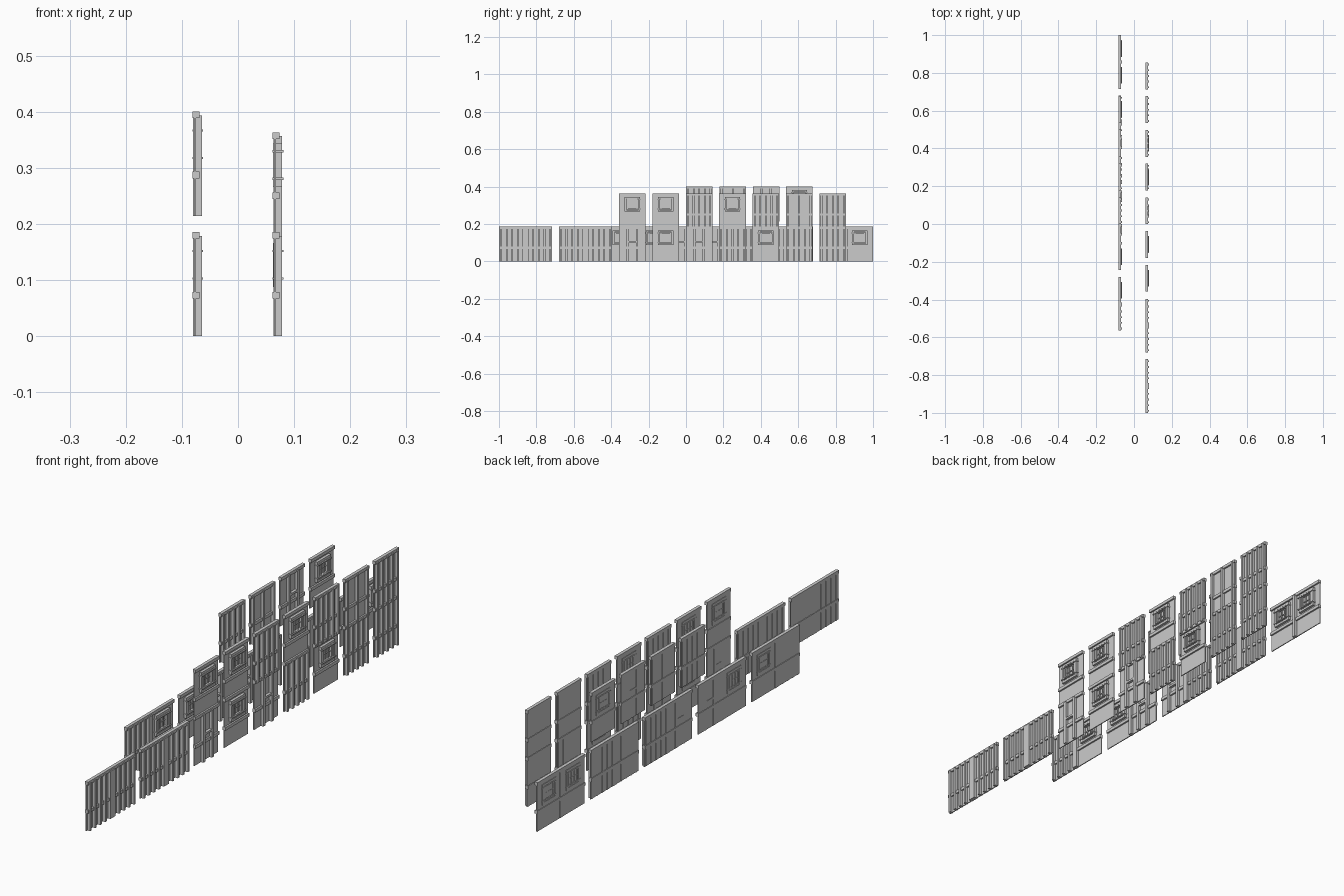
import bpy
import bmesh
from mathutils import Vector

cube = bpy.data.objects.get("Cube")
if cube:
    bpy.data.objects.remove(cube)

# Single plain finish
grey = bpy.data.materials.new("plain_grey")
grey.use_nodes = True
grey.diffuse_color = (0.6, 0.6, 0.6, 1)
grey.node_tree.nodes["Principled BSDF"].inputs["Base Color"].default_value = (0.6, 0.6, 0.6, 1)

BAY, PITCH, WIDE_PITCH = 0.142, 0.1785, 0.32
STOREY, UPPER = 0.179, 0.1775
NEAR, FAR = 0.0715, -0.0715

# Depth ranges measured from the panel's middle plane
WALL = (-0.0072, -0.0035)
BATTEN = (-0.0085, 0.0072)
RAIL = (-0.0097, 0.0028)
CASING = (-0.0097, 0.0092)
SASH = (-0.0088, 0.0045)
MUNTIN = (-0.0082, 0.0)


def box(bm, depth, y, z):
    """Add a box spanning the given depth, width and height ranges."""
    verts = bmesh.ops.create_cube(bm, size=1)["verts"]
    low, high = (Vector(p) for p in zip(depth, y, z))
    for v in verts:
        v.co = (low + high) / 2 + v.co * (high - low)


def ring(bm, depth, y, z, t):
    """Add a rectangular frame of border width t."""
    for a in (y[0], y[1] - t):
        box(bm, depth, (a, a + t), z)
    for a in (z[0], z[1] - t):
        box(bm, depth, (y[0] + t, y[1] - t), (a, a + t))


def battens(bm, c, z, count):
    span = BAY - 0.022
    for i in range(count):
        y = c - span / 2 + span * i / (count - 1)
        box(bm, BATTEN, (y - 0.0045, y + 0.0045), (z, z + STOREY))


def window(bm, c, z):
    # Nested casing and sash, then the sill, head and glazing bars
    ring(bm, (-0.009, 0.0065), (c - 0.041, c + 0.041), (z + 0.088, z + 0.166), 0.009)
    ring(bm, SASH, (c - 0.028, c + 0.028), (z + 0.1, z + 0.155), 0.006)
    for h in (0.103, 0.152):
        box(bm, CASING, (c - 0.044, c + 0.044), (z + h - 0.002, z + h + 0.002))
    for y in (c - 0.009, c + 0.009):
        box(bm, MUNTIN, (y - 0.0015, y + 0.0015), (z + 0.104, z + 0.15))
    box(bm, MUNTIN, (c - 0.025, c + 0.025), (z + 0.126, z + 0.129))


def doorway(bm, c, z):
    # Paired posts joined by a crossbar
    for y in (c - 0.025, c + 0.025):
        box(bm, BATTEN, (y - 0.006, y + 0.006), (z, z + STOREY))
    box(bm, BATTEN, (c - 0.025, c + 0.025), (z + 0.1, z + 0.108))


def bay(bm, kind, c, z):
    if kind == "window":
        window(bm, c, z)
    elif kind == "door":
        doorway(bm, c, z)
    else:
        battens(bm, c, z, 5 if kind == "dense" else 3)


def storey(bm, kinds, y, z):
    """Build one storey: wall sheet, waist rail, cap rail and its bays."""
    end = y + BAY * len(kinds)
    box(bm, WALL, (y, end), (z, z + STOREY))
    for h in (0.073, 0.18):
        box(bm, RAIL, (y, end), (z + h - 0.006, z + h + 0.006))
    for i, kind in enumerate(kinds):
        bay(bm, kind, y + BAY * (i + 0.5), z)
    if len(kinds) > 1:
        mid = (y + end) / 2
        box(bm, BATTEN, (mid - 0.007, mid + 0.007), (z, z + STOREY))


def panel(name, x, y, z, storeys):
    bm = bmesh.new()
    for level, kinds in enumerate(storeys):
        storey(bm, kinds, y, z + level * UPPER)
    mesh = bpy.data.meshes.new(name)
    bm.to_mesh(mesh)
    bm.free()
    mesh.materials.append(grey)
    obj = bpy.data.objects.new(name, mesh)
    obj.location.x = x
    bpy.context.collection.objects.link(obj)


# Near row: wide battened walls
for i in range(2):
    panel(f"wide_batten_wall_{i + 1}", NEAR, -1 + i * WIDE_PITCH, 0, [("dense", "dense")])

# Near row: two storey walls, lower bay then upper bay
towers = [("door", "window"), ("window", "window"), ("door", "dense"), ("dense", "window"),
          ("window", "dense"), ("dense", "sparse"), ("dense", "dense")]
for i, kinds in enumerate(towers):
    panel(f"two_storey_wall_{i + 1}", NEAR, -0.358 + i * PITCH, 0, [(k,) for k in kinds])

# Far row: wide ground walls
ground = [("dense", "window"), ("window", "door"), ("door", "dense"),
          ("dense", "dense"), ("window", "window")]
for i, kinds in enumerate(ground):
    panel(f"wide_ground_wall_{i + 1}", FAR, -0.564 + i * WIDE_PITCH, 0, [kinds])

# Far row: raised narrow walls
for i, kind in enumerate(("dense", "sparse", "door", "window")):
    panel(f"raised_wall_{i + 1}", FAR, i * PITCH, 0.2145, [(kind,)])
